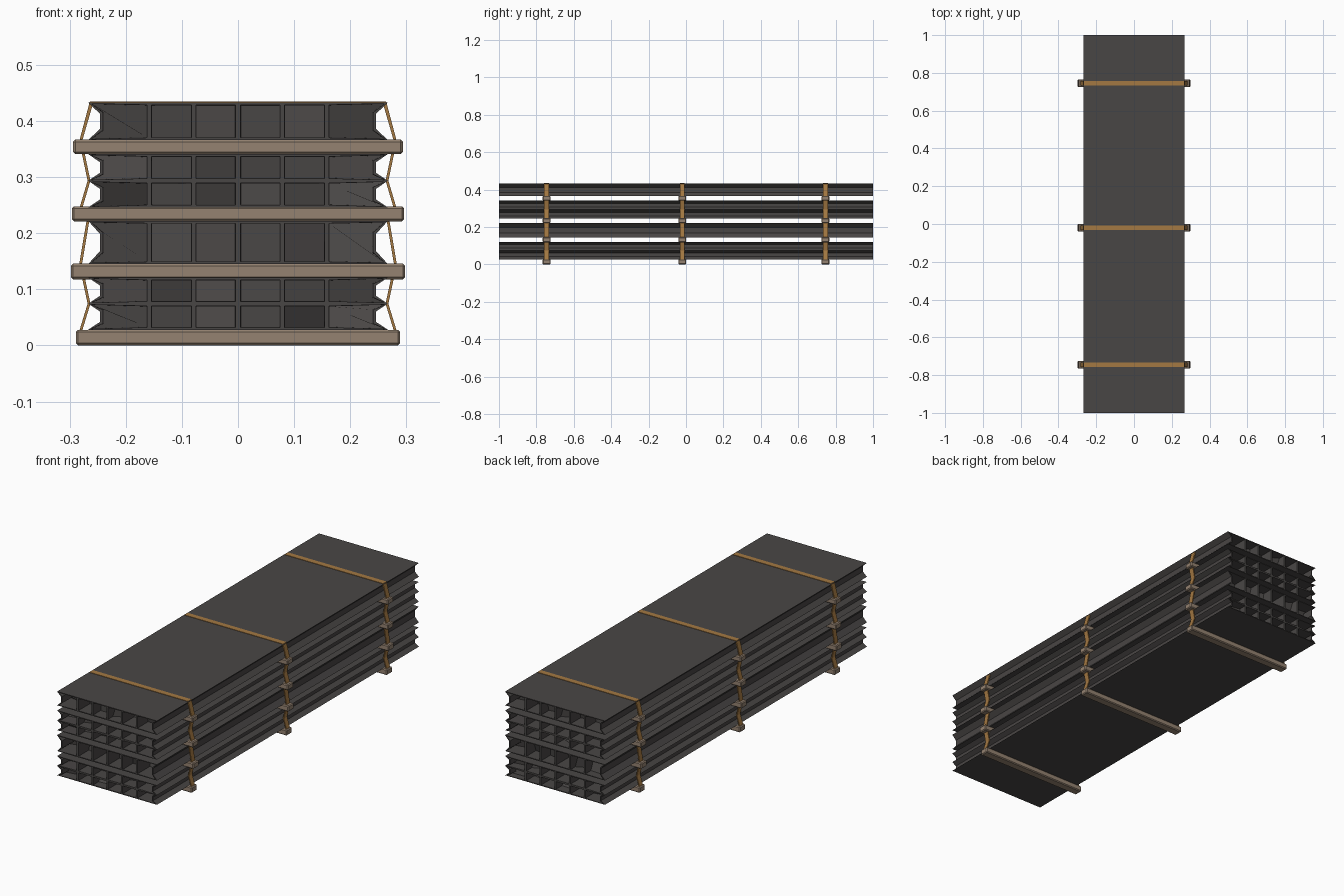
import bpy, bmesh, random
from mathutils import Vector

if "Cube" in bpy.data.objects:
    bpy.data.objects.remove(bpy.data.objects["Cube"])

random.seed(4)


def material(name, rgb):
    m = bpy.data.materials.new(name)
    m.diffuse_color = (*rgb, 1)
    m.use_nodes = True
    m.node_tree.nodes["Principled BSDF"].inputs["Base Color"].default_value = m.diffuse_color
    return m


STEEL = material("dark steel", (0.066, 0.061, 0.059))
WOOD = material("pale wood", (0.30, 0.225, 0.165))
STRAP = material("orange strap", (0.37, 0.19, 0.055))


def finish(bm, name, mat):
    bmesh.ops.recalc_face_normals(bm, faces=bm.faces)
    me = bpy.data.meshes.new(name)
    bm.to_mesh(me)
    bm.free()
    me.materials.append(mat)
    ob = bpy.data.objects.new(name, me)
    bpy.context.collection.objects.link(ob)
    return ob


# One layer of square tubes: pinched sides, recessed open ends
def tube_layer(name, z0, z1, rows, cols=6):
    bm = bmesh.new()
    h = (z1 - z0) / rows
    ends = []
    for y in (-1, 1):
        grid = []
        for r in range(rows + 1):
            row = []
            for c in range(cols + 1):
                x = (c - cols / 2) * 0.079
                if c in (0, cols):
                    x = 0.267 if c else -0.267
                row.append(bm.verts.new((x, y, z0 + r * h)))
            grid.append(row)
        # notch points between tube edges on both sides
        notch = [[bm.verts.new((s * 0.246, y, z0 + (r + f) * h)) for f in (0.3, 0.7)]
                 for s in (-1, 1) for r in range(rows)]
        cells = []
        for r in range(rows):
            for c in range(cols):
                loop = [grid[r][c], grid[r][c + 1]]
                if c == cols - 1:
                    loop += notch[rows + r]
                loop += [grid[r + 1][c + 1], grid[r + 1][c]]
                if c == 0:
                    loop += notch[r][::-1]
                cells.append(bm.faces.new(loop))
        # closed outline used for the long skin
        outline = list(grid[0])
        for r in range(rows):
            outline += notch[rows + r] + [grid[r + 1][-1]]
        outline += grid[rows][-2::-1]
        for r in reversed(range(rows)):
            outline += notch[r][::-1] + ([grid[r][0]] if r else [])
        ends.append((y, outline, cells))
    a, b = ends[0][1], ends[1][1]
    for i in range(len(a)):
        j = (i + 1) % len(a)
        bm.faces.new((a[i], a[j], b[j], b[i]))
    bmesh.ops.recalc_face_normals(bm, faces=bm.faces)
    # tube openings
    for y, _, cells in ends:
        bmesh.ops.inset_individual(bm, faces=cells, thickness=0.006)
        new = bmesh.ops.inset_individual(bm, faces=cells, thickness=0.001)
        for f in cells:
            depth = random.uniform(0.05, 0.09)
            for v in f.verts:
                v.co.y -= y * (depth + random.uniform(-0.02, 0.02))
    finish(bm, name, STEEL)


LAYERS = [(0.028, 0.121, 2), (0.145, 0.222, 1), (0.246, 0.341, 2), (0.366, 0.433, 1)]
for i, (z0, z1, rows) in enumerate(LAYERS):
    tube_layer(f"tube_layer_{i + 1}", z0, z1, rows)


# Wooden spacer bars under every layer
def bar(name, y, z0, z1, half):
    bm = bmesh.new()
    bmesh.ops.create_cube(bm, size=1)
    for v in bm.verts:
        v.co = Vector((v.co.x * 2 * half, y + v.co.y * 0.042, (z0 + z1) / 2 + v.co.z * (z1 - z0)))
    ob = finish(bm, name, WOOD)
    bev = ob.modifiers.new("worn edges", 'BEVEL')
    bev.width = 0.004
    bev.segments = 1


# Strap: a folded ribbon over the sides and top
def strap(name, y, side, w=0.013, t=0.005):
    right = side + [(0.264, 0.434)]
    path = right + [(-x, z) for x, z in reversed(right)]
    bm = bmesh.new()
    rings = []
    for x, z in path:
        top = z > 0.43
        inner = (x - t * (1 if x > 0 else -1), z - (t if top else 0))
        rings.append([bm.verts.new((p[0], y + s * w, p[1]))
                      for p, s in (((x, z + (0.001 if top else 0)), -1),
                                   ((x, z + (0.001 if top else 0)), 1), (inner, 1), (inner, -1))])
    for a, b in zip(rings, rings[1:]):
        for i in range(4):
            j = (i + 1) % 4
            bm.faces.new((a[i], a[j], b[j], b[i]))
    bm.faces.new(rings[0])
    bm.faces.new(rings[-1])
    finish(bm, name, STRAP)


BARS = [(0, 0.028, 0.289), (0.118, 0.146, 0.298), (0.221, 0.248, 0.296), (0.341, 0.367, 0.294)]
side = []
for z0, z1, rows in LAYERS:
    side.append((0.284, z0 - 0.006))
    if rows == 2:
        side += [(0.268, (z0 + z1) / 2), (0.278, z1)]
    elif z1 < 0.4:
        side.append((0.27, z1))

for k, y in enumerate((-0.745, -0.02, 0.745)):
    for i, (z0, z1, half) in enumerate(BARS):
        bar(f"spacer_bar_{k + 1}_{i + 1}", y, z0, z1, half)
    strap(f"strap_{k + 1}", y, side)
